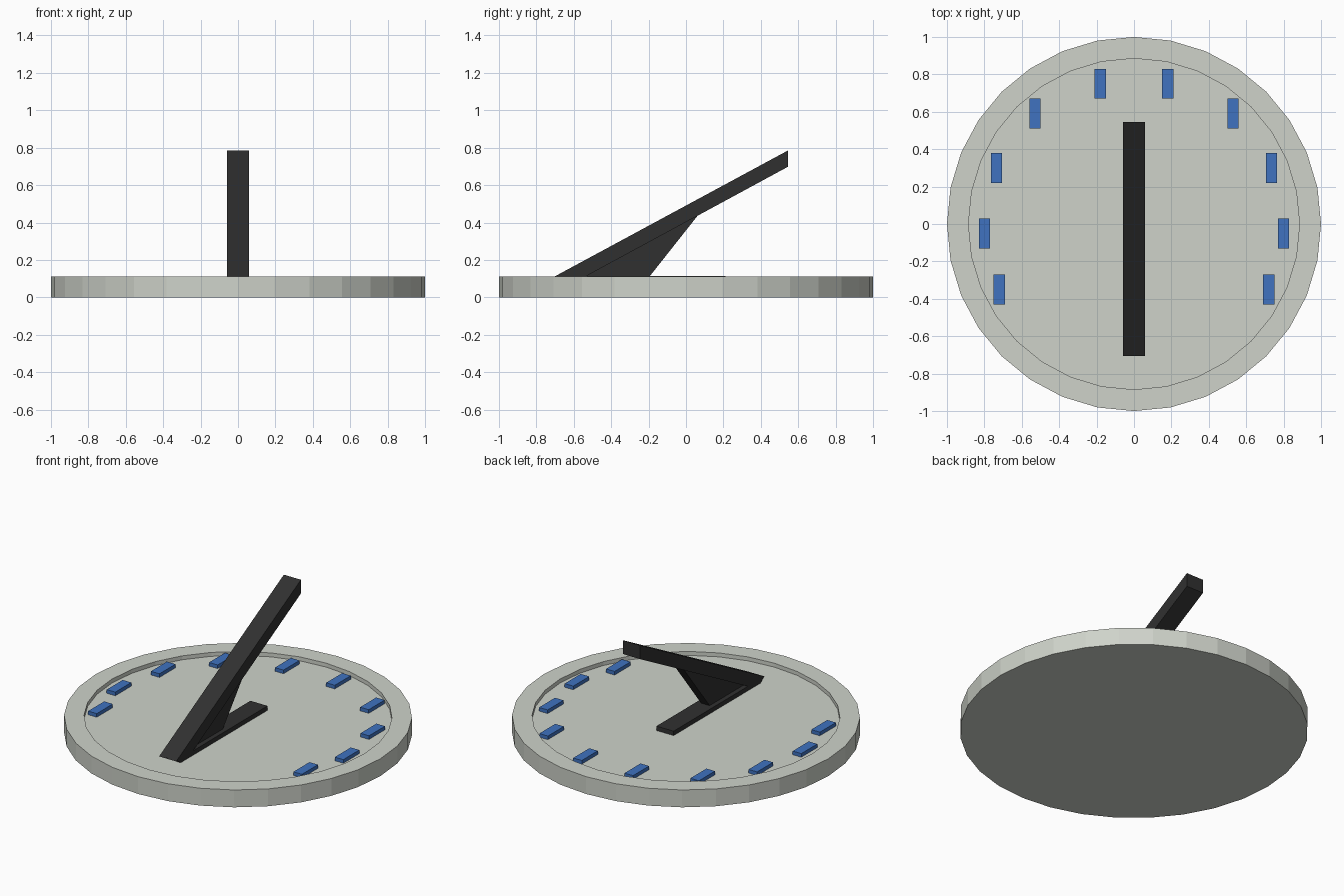
import bpy, bmesh, math

if "Cube" in bpy.data.objects:
    bpy.data.objects.remove(bpy.data.objects["Cube"])

SIDES = 32
FLOOR = 0.085


def material(name, rgb):
    m = bpy.data.materials.new(name)
    m.diffuse_color = (*rgb, 1)
    m.use_nodes = True
    m.node_tree.nodes["Principled BSDF"].inputs["Base Color"].default_value = m.diffuse_color
    return m


def finish(name, bm, mat):
    bmesh.ops.recalc_face_normals(bm, faces=bm.faces)
    me = bpy.data.meshes.new(name)
    bm.to_mesh(me)
    bm.free()
    me.materials.append(mat)
    ob = bpy.data.objects.new(name, me)
    bpy.context.collection.objects.link(ob)
    return ob


def side_profile(name, points, half_width, mat):
    """Extrude a closed (y, z) outline along x."""
    bm = bmesh.new()
    face = bm.faces.new([bm.verts.new((-half_width, y, z)) for y, z in points])
    ext = bmesh.ops.extrude_face_region(bm, geom=[face])
    moved = [v for v in ext["geom"] if isinstance(v, bmesh.types.BMVert)]
    bmesh.ops.translate(bm, verts=moved, vec=(2 * half_width, 0, 0))
    return finish(name, bm, mat)


def block(name, centre, size, mat):
    bm = bmesh.new()
    bmesh.ops.create_cube(bm, size=1)
    bmesh.ops.scale(bm, verts=bm.verts, vec=size)
    bmesh.ops.translate(bm, verts=bm.verts, vec=centre)
    return finish(name, bm, mat)


stone = material("pale_stone", (0.62, 0.65, 0.59))
dark = material("dark_metal", (0.03, 0.03, 0.03))
blue = material("blue_enamel", (0.05, 0.17, 0.53))

# Dial plate: raised rim around a shallow recessed floor
bm = bmesh.new()
rings = []
for r, z in [(1, 0), (1, 0.11), (0.885, 0.11), (0.885, FLOOR)]:
    rings.append([bm.verts.new((r * math.sin(2 * math.pi * i / SIDES),
                                r * math.cos(2 * math.pi * i / SIDES), z))
                  for i in range(SIDES)])
for a, b in zip(rings, rings[1:]):
    for i in range(SIDES):
        j = (i + 1) % SIDES
        bm.faces.new((a[i], a[j], b[j], b[i]))
bm.faces.new(rings[0])
bm.faces.new(rings[-1])
finish("dial_plate", bm, stone)

# Gnomon: foot strip, sloping arm and narrower brace
side_profile("gnomon_foot", [(-0.66, FLOOR), (0.21, FLOOR), (0.21, 0.113),
                             (-0.70, 0.113)], 0.06, dark)
side_profile("gnomon_arm", [(-0.705, 0.11), (-0.54, 0.11), (0.545, 0.698),
                            (0.545, 0.785)], 0.06, dark)
side_profile("gnomon_brace", [(-0.56, 0.105), (-0.20, 0.105), (0.065, 0.44),
                              (0.04, 0.44)], 0.03, dark)

# Plain raised hour markers standing in for the numerals
left = [(-0.72, -0.35), (-0.80, -0.05), (-0.735, 0.30), (-0.53, 0.59), (-0.18, 0.75)]
spots = left + [(-x, y) for x, y in reversed(left)]
for n, (x, y) in enumerate(spots, 1):
    block(f"hour_marker_{n}", (x, y, FLOOR + 0.01), (0.06, 0.16, 0.026), blue)
